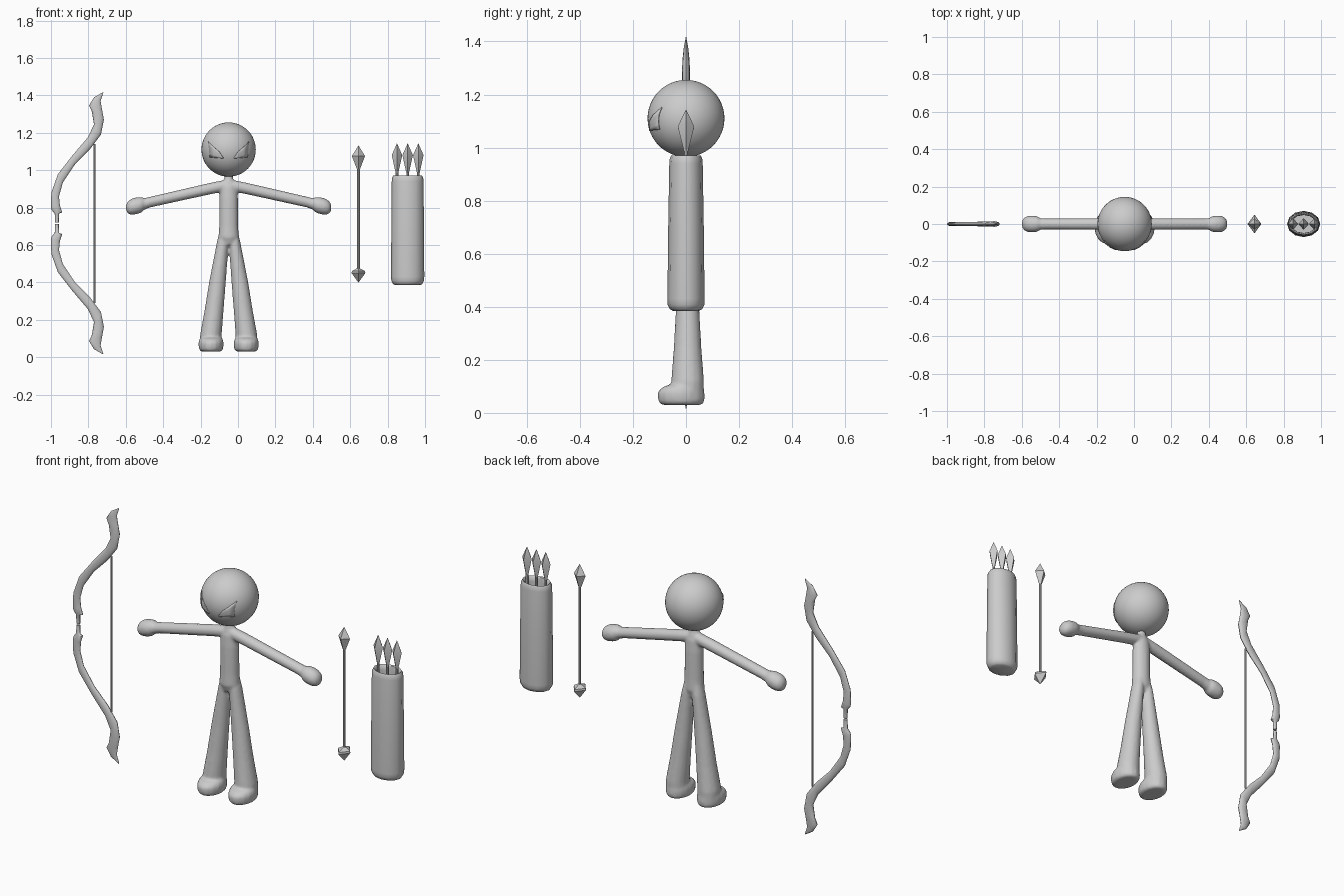
import bpy, bmesh, math
from mathutils import Vector

grey = bpy.data.materials.new("plain grey")
grey.diffuse_color = (0.6, 0.6, 0.6, 1)
CX = -0.05   # middle of the figure
X, Y, Z = Vector((1, 0, 0)), Vector((0, 1, 0)), Vector((0, 0, 1))


def finish(name, bm, angle=40):
    bmesh.ops.remove_doubles(bm, verts=bm.verts, dist=1e-5)
    bmesh.ops.recalc_face_normals(bm, faces=bm.faces)
    me = bpy.data.meshes.new(name)
    bm.to_mesh(me)
    bm.free()
    me.materials.append(grey)
    ob = bpy.data.objects.new(name, me)
    bpy.context.collection.objects.link(ob)
    if angle:
        bpy.ops.object.select_all(action='DESELECT')
        ob.select_set(True)
        bpy.context.view_layer.objects.active = ob
        bpy.ops.object.shade_smooth_by_angle(angle=math.radians(angle))
    return ob


def loft(bm, rings, n=16):
    """Skin closed rings given as (centre, half-axis u, half-axis v)."""
    loops = []
    for c, u, v in rings:
        loops.append([bm.verts.new(Vector(c) + u * math.cos(2 * math.pi * i / n)
                                   + v * math.sin(2 * math.pi * i / n)) for i in range(n)])
    for a, b in zip(loops, loops[1:]):
        for i in range(n):
            bm.faces.new((a[i], a[(i + 1) % n], b[(i + 1) % n], b[i]))
    bm.faces.new(loops[0])
    bm.faces.new(loops[-1])


def upright(bm, rows, x=0.0, y=0.0, n=16):
    """Vertical loft, rows are (z, half width, half depth)."""
    loft(bm, [((x, y, z), X * a, Y * b) for z, a, b in rows], n)


# --- body: torso, arms, legs and feet fused into one smooth skin
bm = bmesh.new()
upright(bm, [(0.60, 0.03, 0.03), (0.64, 0.055, 0.045), (0.70, 0.051, 0.043), (0.85, 0.05, 0.042),
             (0.91, 0.045, 0.038), (0.945, 0.028, 0.027), (0.96, 0.022, 0.022), (1.0, 0.022, 0.022)], CX)
for s in (-1, 1):
    arm = [(0.0, 0.921, 0.031), (0.10, 0.901, 0.031), (0.42, 0.829, 0.029), (0.452, 0.819, 0.031),
           (0.464, 0.815, 0.041), (0.485, 0.811, 0.045), (0.51, 0.806, 0.045), (0.53, 0.802, 0.039),
           (0.543, 0.80, 0.027), (0.549, 0.799, 0.01)]
    loft(bm, [((CX + s * x, 0, z), Y * r, Z * r) for x, z, r in arm])
    leg = [(0.05, 0.096, 0.058, 0.062), (0.12, 0.095, 0.058, 0.062), (0.25, 0.078, 0.051, 0.052),
           (0.40, 0.060, 0.045, 0.044), (0.62, 0.031, 0.031, 0.038), (0.68, 0.022, 0.025, 0.03)]
    loft(bm, [((CX + s * x, 0.006, z), X * a, Y * b) for z, x, a, b in leg])
    foot = [(0.03, 0.052, -0.016, 0.075), (0.04, 0.063, -0.017, 0.086), (0.06, 0.067, -0.018, 0.089),
            (0.08, 0.067, -0.018, 0.088), (0.097, 0.062, -0.012, 0.077), (0.108, 0.054, 0.0, 0.058)]
    loft(bm, [((CX + s * 0.094, y, z), X * a, Y * b) for z, a, y, b in foot])
body = finish("body", bm, 0)
rm = body.modifiers.new("fuse", 'REMESH')
rm.mode = 'VOXEL'
rm.voxel_size = 0.007
rm.use_smooth_shade = True
sm = body.modifiers.new("soften", 'SMOOTH')
sm.iterations = 5

# --- head
bm = bmesh.new()
bmesh.ops.create_uvsphere(bm, u_segments=48, v_segments=24, radius=0.145)
bmesh.ops.translate(bm, verts=bm.verts, vec=(CX, 0, 1.11))
finish("head", bm)

# --- slanted eyes: thin plates wrapped on the head
lower = [(0.028, -0.047), (0.055, -0.045), (0.08, -0.043), (0.100, -0.042)]
upper = [(0.028, -0.043), (0.05, -0.012), (0.078, 0.012), (0.108, 0.042)]
for s, name in ((-1, "eye_right"), (1, "eye_left")):
    bm = bmesh.new()
    cols = []
    for lo, up in zip(lower, upper):
        col = []
        for k in range(5):
            x, z = (lo[j] + (up[j] - lo[j]) * k / 4 for j in (0, 1))
            y = -math.sqrt(0.147 ** 2 - x * x - z * z)
            col.append(bm.verts.new((CX + s * x, y, 1.11 + z)))
        cols.append(col)
    for a, b in zip(cols, cols[1:]):
        for k in range(4):
            bm.faces.new((a[k], b[k], b[k + 1], a[k + 1]))
    eye = finish(name, bm)
    th = eye.modifiers.new("thickness", 'SOLIDIFY')
    th.thickness = 0.004
    th.offset = 0

# --- bow: (left x, left z, right x, right z, half depth), mirrored about its grip
MID = 0.716
limb = [(-0.978, 0.72, -0.958, 0.72, 0.009), (-0.980, 0.768, -0.957, 0.768, 0.009),
        (-0.995, 0.785, -0.940, 0.773, 0.012), (-1.0, 0.80, -0.952, 0.81, 0.012),
        (-0.998, 0.88, -0.957, 0.86, 0.010), (-0.963, 0.978, -0.936, 0.935, 0.010),
        (-0.888, 1.075, -0.872, 1.03, 0.011), (-0.802, 1.176, -0.791, 1.112, 0.013),
        (-0.770, 1.245, -0.733, 1.19, 0.014), (-0.782, 1.315, -0.717, 1.27, 0.015),
        (-0.797, 1.345, -0.727, 1.325, 0.013), (-0.770, 1.389, -0.735, 1.37, 0.008),
        (-0.722, 1.417, -0.720, 1.415, 0.001)]
bm = bmesh.new()
for s in (-1, 1):
    rings = []
    for x0, z0, x1, z1, d in limb:
        a = Vector((x0, 0, MID + s * (z0 - MID)))
        b = Vector((x1, 0, MID + s * (z1 - MID)))
        rings.append(((a + b) / 2, (b - a) / 2, Y * d))
    loft(bm, rings, 12)
finish("bow", bm, 50)

bm = bmesh.new()
upright(bm, [(0.29, 0.005, 0.005), (1.14, 0.005, 0.005)], -0.767, 0, 8)
finish("bow_string", bm)


# --- arrows: shaft, faceted head and optional fletching
def arrow(name, x, top, wide, bottom, half, fletch):
    bm = bmesh.new()
    upright(bm, [(0.43, 0.007, 0.007), (bottom + 0.02, 0.007, 0.007)], x, 0, 8)
    upright(bm, [(bottom, 0.006, 0.006), (wide, half, 0.031), (top, 0.0004, 0.0004)], x, 0, 4)
    if fletch:
        upright(bm, [(0.40, 0.001, 0.001), (0.45, 0.037, 0.05), (0.46, 0.035, 0.046),
                     (0.475, 0.008, 0.008)], x, 0, 4)
    finish(name, bm, 30)


arrow("loose_arrow", 0.644, 1.132, 1.075, 1.0, 0.035, True)
for i, x in enumerate((0.85, 0.907, 0.964)):
    arrow("quiver_arrow_%d" % (i + 1), x, 1.143, 1.08, 0.98, 0.028, False)

# --- quiver: open rounded tube with an inner wall
bm = bmesh.new()
upright(bm, [(0.385, 0.066, 0.05), (0.391, 0.078, 0.061), (0.408, 0.087, 0.069), (0.43, 0.089, 0.07),
             (0.70, 0.087, 0.067), (0.94, 0.085, 0.063), (0.96, 0.083, 0.061), (0.97, 0.077, 0.056),
             (0.966, 0.071, 0.05), (0.94, 0.068, 0.048), (0.42, 0.068, 0.05)], 0.907, 0, 12)
finish("quiver", bm, 50)
